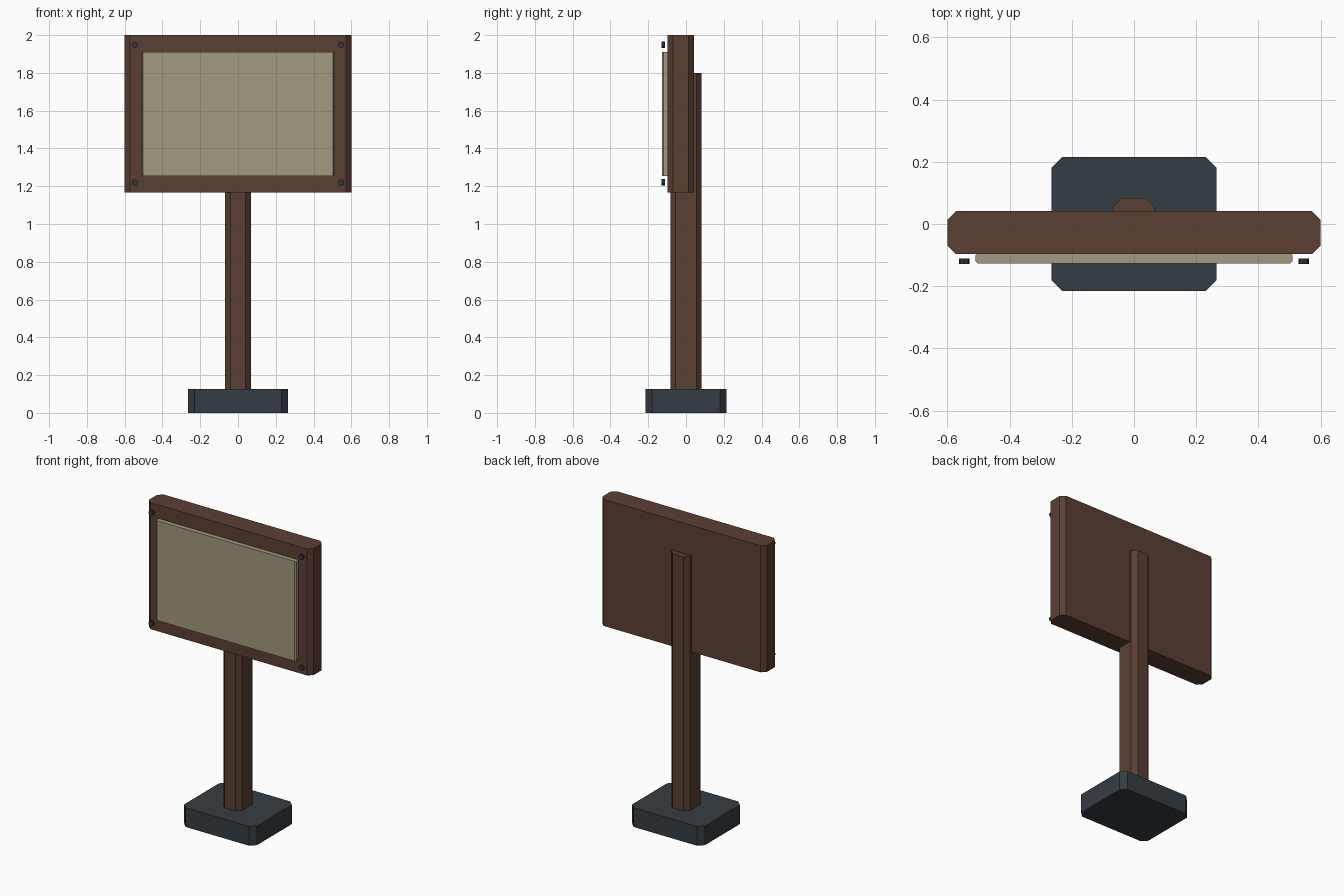
import bpy, bmesh, math
from mathutils import Matrix

if "Cube" in bpy.data.objects:
    bpy.data.objects.remove(bpy.data.objects["Cube"])


def material(name, rgb):
    m = bpy.data.materials.new(name)
    m.diffuse_color = (*rgb, 1)
    m.use_nodes = True
    m.node_tree.nodes["Principled BSDF"].inputs["Base Color"].default_value = m.diffuse_color
    return m


wood = material("brown_wood", (0.105, 0.05, 0.034))
cream = material("cream_panel", (0.36, 0.32, 0.21))
dark = material("dark_slate", (0.036, 0.047, 0.056))
metal = material("dark_metal", (0.03, 0.036, 0.045))


def finish(bm, name, mat):
    bmesh.ops.recalc_face_normals(bm, faces=bm.faces)
    mesh = bpy.data.meshes.new(name)
    bm.to_mesh(mesh)
    bm.free()
    mesh.materials.append(mat)
    obj = bpy.data.objects.new(name, mesh)
    bpy.context.collection.objects.link(obj)
    return obj


def chamfered_block(name, x, y0, y1, z0, z1, c, mat):
    """Box, symmetric in x, with its four upright edges cut at 45 degrees."""
    bm = bmesh.new()
    outline = [(x - c, y0), (x, y0 + c), (x, y1 - c), (x - c, y1),
               (c - x, y1), (-x, y1 - c), (-x, y0 + c), (c - x, y0)]
    face = bm.faces.new([bm.verts.new((px, py, z0)) for px, py in outline])
    top = bmesh.ops.extrude_face_region(bm, geom=[face])["geom"]
    bmesh.ops.translate(bm, vec=(0, 0, z1 - z0),
                        verts=[v for v in top if isinstance(v, bmesh.types.BMVert)])
    if not face.is_valid or len(bm.faces) < 10:
        bm.faces.new([v for v in bm.verts if abs(v.co.z - z0) < 1e-6])
    return finish(bm, name, mat)


# Foot, post and sign
chamfered_block("base", 0.265, -0.215, 0.215, 0, 0.127, 0.034, dark)
chamfered_block("post", 0.068, -0.083, 0.083, 0.1, 1.8, 0.028, wood)
chamfered_block("board", 0.6, -0.097, 0.042, 1.167, 2.0, 0.028, wood)
chamfered_block("notice_panel", 0.509, -0.127, -0.092, 1.254, 1.911, 0.007, cream)

# Corner bolts, standing just proud of the board
for sx in (-1, 1):
    for z in (1.22, 1.949):
        bm = bmesh.new()
        bmesh.ops.create_cone(
            bm, cap_ends=True, segments=8, radius1=0.017, radius2=0.017, depth=0.017,
            matrix=Matrix.Translation((sx * 0.546, -0.12, z))
            @ Matrix.Rotation(math.pi / 2, 4, "X"))
        side = "right" if sx > 0 else "left"
        finish(bm, f"bolt_{side}_{'top' if z > 1.5 else 'bottom'}", metal)
